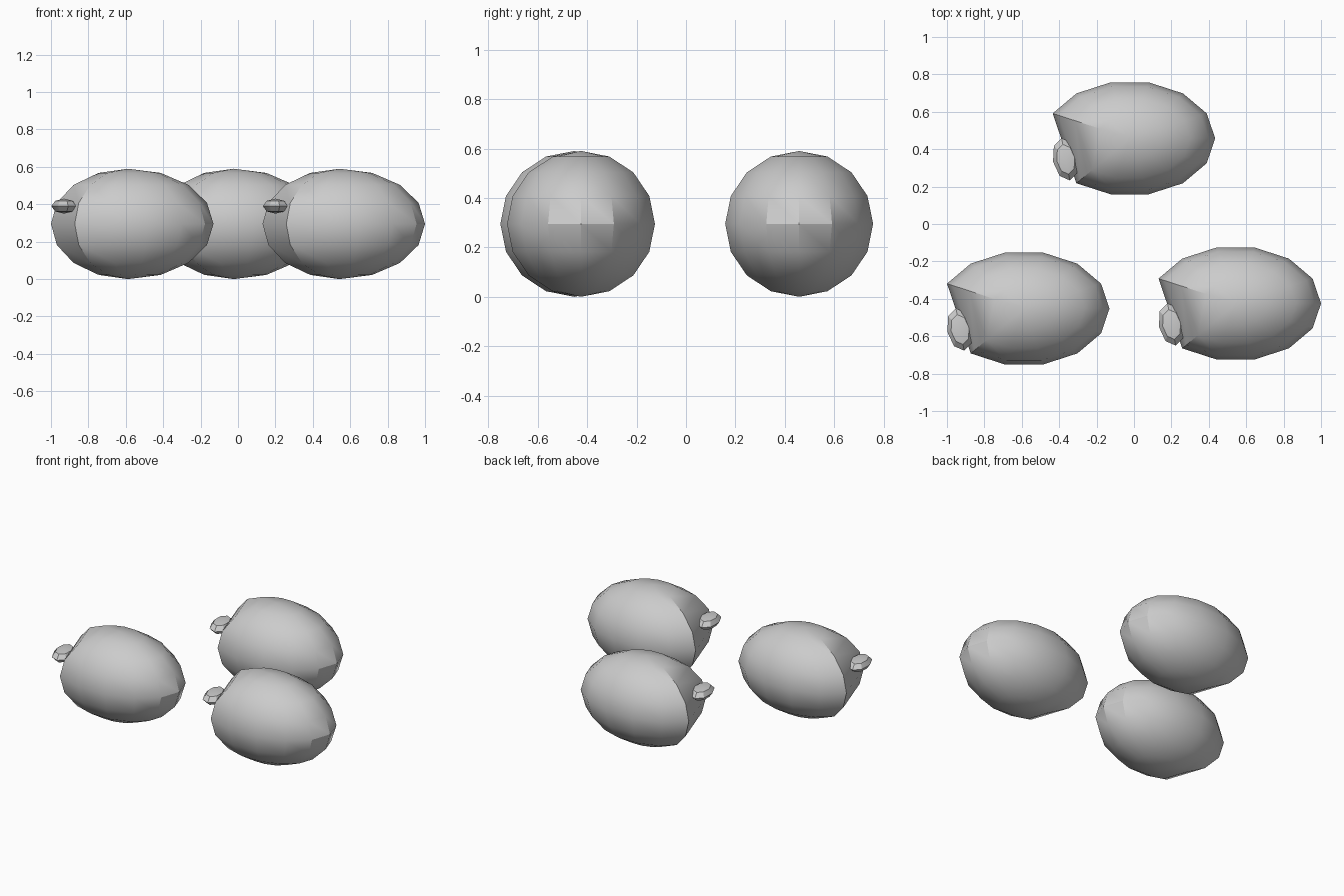
import bpy, bmesh, math
from mathutils import Matrix

if "Cube" in bpy.data.objects:
    bpy.data.objects.remove(bpy.data.objects["Cube"])

grey = bpy.data.materials.new("plain grey")
grey.diffuse_color = (0.6, 0.6, 0.6, 1)
grey.use_nodes = True
grey.node_tree.nodes["Principled BSDF"].inputs["Base Color"].default_value = grey.diffuse_color


def finish(bm, name):
    bmesh.ops.recalc_face_normals(bm, faces=bm.faces)
    me = bpy.data.meshes.new(name)
    for f in bm.faces:
        f.smooth = True
    bm.to_mesh(me)
    bm.free()
    me.set_sharp_from_angle(angle=math.radians(30))
    me.materials.append(grey)
    return me


def body_mesh():
    # 14-sided, 8-ring ellipsoid; two longitudes are skipped to give the flattened end
    rx, ry, rz, rings = 0.457, 0.307, 0.295, 8
    longs = [2 * math.pi * k / 14 for k in range(14) if k not in (7, 8)]
    bm = bmesh.new()
    rows = []
    for r in range(1, rings):
        t = math.pi * r / rings
        rows.append([bm.verts.new((rx * math.sin(t) * math.cos(a),
                                   ry * math.sin(t) * math.sin(a),
                                   rz * math.cos(t))) for a in longs])
    top = bm.verts.new((0, 0, rz))
    bottom = bm.verts.new((0, 0, -rz))
    n = len(longs)
    for i in range(n):
        j = (i + 1) % n
        bm.faces.new((top, rows[0][i], rows[0][j]))
        bm.faces.new((bottom, rows[-1][j], rows[-1][i]))
        for a, b in zip(rows, rows[1:]):
            bm.faces.new((a[i], b[i], b[j], a[j]))
    return finish(bm, "fruit_body")


def stem_mesh():
    # small flattened nub, long axis along the flattened end
    bm = bmesh.new()
    m = (Matrix.Translation((-0.342, -0.112, 0.095))
         @ Matrix.Rotation(math.radians(11), 4, 'Z')
         @ Matrix.Diagonal((0.069, 0.115, 0.04, 1)))
    bmesh.ops.create_uvsphere(bm, u_segments=8, v_segments=4, radius=1, matrix=m)
    return finish(bm, "fruit_stem")


# three identical fruits
body, stem = body_mesh(), stem_mesh()
for label, x, y in (("left", -0.588, -0.452), ("right", 0.543, -0.425), ("back", -0.023, 0.458)):
    for part, me in (("body", body), ("stem", stem)):
        ob = bpy.data.objects.new(f"{label}_fruit_{part}", me)
        ob.location = (x, y, 0.295)
        bpy.context.collection.objects.link(ob)
